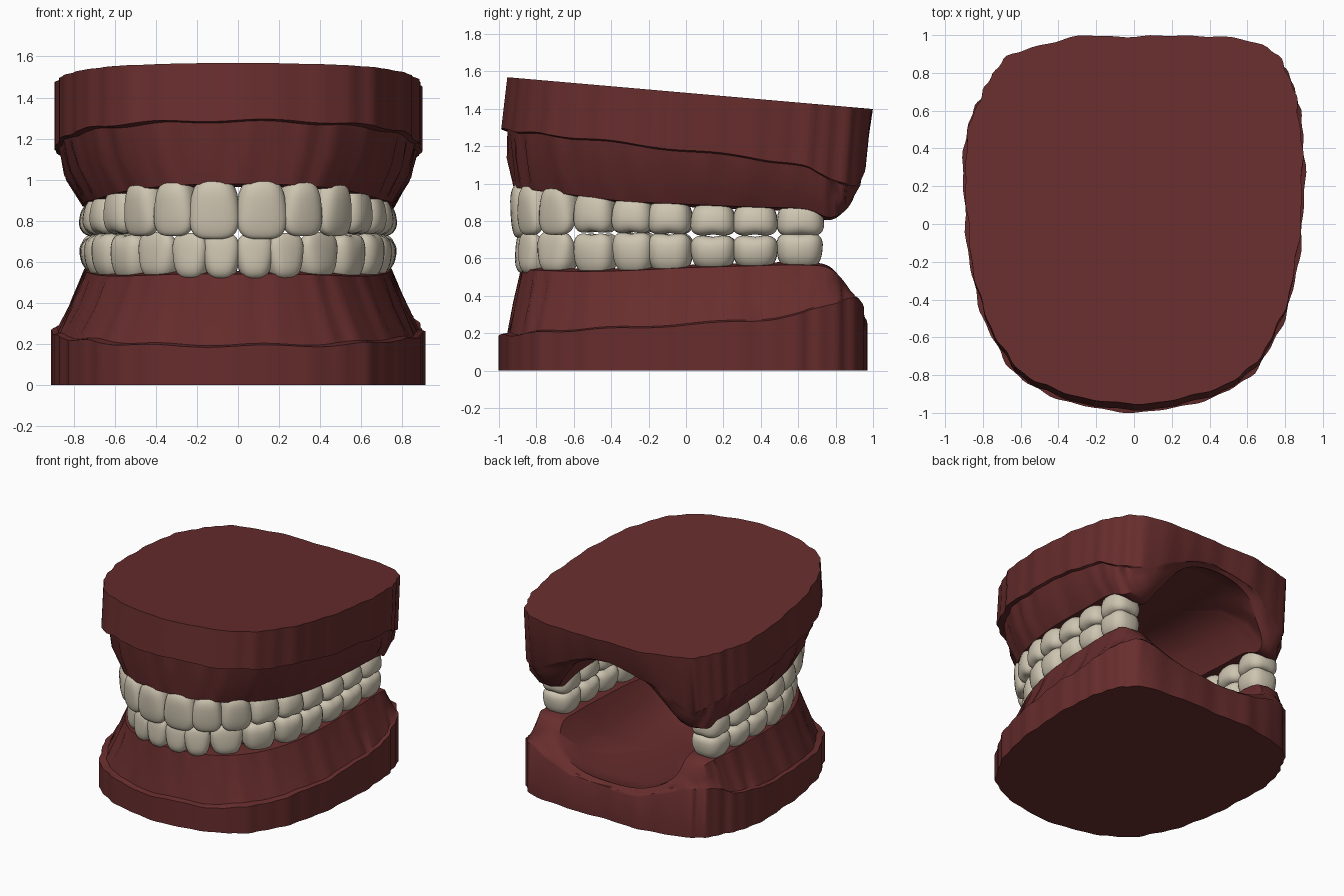
import bpy, bmesh, math
from mathutils import Vector

if "Cube" in bpy.data.objects:
    bpy.data.objects.remove(bpy.data.objects["Cube"])


def material(name, rgb):
    m = bpy.data.materials.new(name)
    m.diffuse_color = (*rgb, 1)
    m.use_nodes = True
    m.node_tree.nodes["Principled BSDF"].inputs["Base Color"].default_value = m.diffuse_color
    return m


GUM = material("gum_red", (0.137, 0.026, 0.026))
ENAMEL = material("tooth_ivory", (0.62, 0.56, 0.44))

# Stations from front centre round the +x side to back centre:
# slab outline x,y / gum crest outer x,y / gum crest inner x,y
PLAN = [
    (0, -.985, 0, -.915, 0, -.73), (.33, -.935, .25, -.88, .20, -.70),
    (.58, -.82, .44, -.77, .32, -.61), (.73, -.62, .59, -.57, .42, -.47),
    (.83, -.35, .69, -.32, .48, -.26), (.88, 0, .745, 0, .51, 0),
    (.89, .35, .755, .35, .52, .35), (.865, .60, .755, .63, .52, .60),
    (.81, .78, .72, .78, .53, .76), (.68, .92, .58, .89, .48, .84),
    (.34, .965, .30, .935, .27, .89), (0, .96, 0, .94, 0, .90)]
UP_EDGE = [1.29, 1.285, 1.27, 1.25, 1.22, 1.18, 1.14, 1.10, 1.03, 0.99, 1.16, 1.23]
UP_CREST = [.98, .975, .96, .935, .905, .89, .875, .865, .82, .91, 1.15, 1.22]
LOW_EDGE = [.19, .19, .20, .215, .225, .245, .265, .30, .36, .38, .27, .24]
LOW_CREST = [.54, .54, .535, .53, .535, .55, .56, .565, .54, .41, .29, .26]
N = 176


def smooth_loop(rows):
    """Catmull-Rom sampling of the half stations, mirrored into a closed loop."""
    mir = [tuple(-v if i in (0, 2, 4) else v for i, v in enumerate(r)) for r in rows[-2:0:-1]]
    pts = rows + mir
    n, out = len(pts), []
    for k in range(N):
        s = k / N * n
        i, f = int(s), s - int(s)
        a, b, c, d = (pts[(i + j) % n] for j in (-1, 0, 1, 2))
        out.append([.5 * (2 * q + (r - p) * f + (2 * p - 5 * q + 4 * r - t) * f * f
                          + (3 * q - p - 3 * r + t) * f ** 3)
                    for p, q, r, t in zip(a, b, c, d)])
    return out


def finish(bm, name, mat, angle):
    bmesh.ops.recalc_face_normals(bm, faces=bm.faces)
    me = bpy.data.meshes.new(name)
    bm.to_mesh(me)
    bm.free()
    ob = bpy.data.objects.new(name, me)
    bpy.context.collection.objects.link(ob)
    me.materials.append(mat)
    bpy.ops.object.select_all(action='DESELECT')
    ob.select_set(True)
    bpy.context.view_layer.objects.active = ob
    bpy.ops.object.shade_smooth_by_angle(angle=math.radians(angle))


def jaw(name, edge, crest, floor, upper):
    loop = smooth_loop([p + (e, c) for p, e, c in zip(PLAN, edge, crest)])
    sign = -1 if upper else 1
    rings = [[] for _ in range(10)]
    mid = Vector((0, .08, 0))
    for k, (ox, oy, cx, cy, ix, iy, ez, cz) in enumerate(loop):
        a = k / N * math.tau
        ph = 0 if upper else 2
        front = max(0, -oy / .985) ** 2
        # hand-trimmed wobble of the slab, the -x back corner cut shorter
        wob = 1 + .005 * math.sin(19 * a + ph) + .005 * math.sin(37 * a + 1 + ph)
        cut = 1 - .055 * min(1, max(0, (-ox - .25) / .4)) * min(1, max(0, (oy - .45) / .3))
        O = Vector((ox * wob * (1 if upper else 1.015) * cut,
                    oy * (1 + (wob - 1) * (1 if abs(oy) < .9 else .6)) * cut, 0))
        if not upper and oy < 0:
            O.y *= 1 + .012 * front
        C, I = Vector((cx, cy, 0)), Vector((ix, iy, 0))
        if upper:
            C.y *= 1 + .008 * front
        elif cy < .7:
            C *= .988 - .022 * front
        if cy > .6:
            C *= .5 + .5 * cut
        G = O.lerp(C, (.16 + .34 * front) if upper else (.18 + .2 * front))
        M = G.lerp(C, .3 if upper else .55)
        # root folds down the outside of the gum
        M = mid + (M - mid) * (1 + .009 * math.sin(27 * a + ph) + .006 * math.sin(43 * a))
        top = O.copy()
        if upper:
            top.y += .033 * min(1, abs(O.y))
            top.z = 1.57 - .087 * (top.y + .97)
        ez2 = ez + .006 * math.sin(13 * a)
        P1, P2, P3 = (mid + (I - mid) * s for s in ((.88, .66, .3) if upper else (.84, .6, .3)))
        spec = [(top, top.z), (O, ez2), (G, ez2 + sign * .008),
                (M, ez + (cz - ez) * .5), (C, cz), (C.lerp(I, .5), cz + sign * .015), (I, cz),
                (P1, cz + (floor - cz) * .5), (P2, cz + (floor - cz) * .88), (P3, floor)]
        for r, (p, z) in zip(rings, spec):
            r.append((p.x, p.y, z))
    bm = bmesh.new()
    vs = [[bm.verts.new(p) for p in r] for r in rings]
    for r, s in zip(vs, vs[1:]):
        for k in range(N):
            j = (k + 1) % N
            bm.faces.new((r[k], r[j], s[j], s[k]))
    bm.faces.new(vs[0])
    centre = bm.verts.new((0, .08, floor))
    for k in range(N):
        bm.faces.new((vs[-1][k], vs[-1][(k + 1) % N], centre))
    finish(bm, name, GUM, 45)


def spow(v, e):
    return math.copysign(abs(v) ** e, v)


def tooth(bm, pos, out, w, d, z_bite, z_gum, molar, side):
    """Rounded block crown: flattened edge for front teeth, cusps for molars."""
    U, V = 24, 16
    along = Vector((-out.y, out.x, 0))
    c = pos - out * (d / 2)
    rows = []
    for j in range(V + 1):
        t = -math.pi / 2 + math.pi * j / V
        rad, h = spow(math.cos(t), .55), .5 + .5 * spow(math.sin(t), .72)
        row = []
        for i in range(U):
            a = math.tau * i / U
            e = .72 if molar else .75
            x, y = rad * spow(math.cos(a), e), rad * spow(math.sin(a), e)
            hh = h
            if molar:
                x *= 1.05 - .17 * h * h
                y *= .88 + .12 * math.sin(math.pi * min(1, h + .12))
                if h < .5:   # fissure and four cusps
                    hh += (.5 - h) * (.3 * (1 - rad) + .14 * rad * (1 - abs(math.sin(2 * a))))
            else:
                x *= 1.03 - .2 * h * h
                thin = .5 + .5 * min(1, h * 1.3)
                y = y * thin + (1 - thin) * .75
            p = c + along * (x * w / 2) + out * (y * d / 2)
            row.append(bm.verts.new((p.x * side, p.y, z_bite + (z_gum - z_bite) * hh)))
            if j in (0, V):
                break
        rows.append(row)
    for r, s in zip(rows, rows[1:]):
        for i in range(U):
            k = (i + 1) % U
            f = [r[i % len(r)], r[k % len(r)], s[k % len(s)], s[i % len(s)]]
            bm.faces.new(list(dict.fromkeys(f)))


def teeth(name, rows):
    bm = bmesh.new()
    pts = [Vector((r[0], r[1], 0)) for r in rows]
    for i, (x, y, w, d, zb, zg) in enumerate(rows):
        prev = pts[i - 1] if i else Vector((-x, y, 0))
        nxt = pts[min(i + 1, len(pts) - 1)]
        tan = (nxt - prev).normalized()
        if i == 0:
            tan = Vector((1, .1, 0)).normalized()
        out = Vector((tan.y, -tan.x, 0))
        for side in (1, -1):
            tooth(bm, pts[i], out, w, d, zb, zg, i > 2, side)
    finish(bm, name, ENAMEL, 60)


# gums with their trimmed slabs
jaw("upper_gum_and_slab", UP_EDGE, UP_CREST, 1.21, True)
jaw("lower_gum_and_base", LOW_EDGE, LOW_CREST, .25, False)

# teeth: outer x, outer y, width, depth, biting z, gum z
teeth("upper_teeth", [
    (.122, -.94, .25, .17, .71, 1.01), (.34, -.88, .215, .17, .725, 1.0),
    (.515, -.73, .225, .18, .725, 1.0), (.635, -.525, .225, .20, .715, .975),
    (.715, -.31, .225, .22, .715, .94), (.755, -.10, .235, .25, .71, .925),
    (.772, .14, .24, .25, .705, .90), (.775, .37, .24, .25, .705, .90),
    (.768, .615, .25, .25, .70, .91)])
teeth("lower_teeth", [
    (.087, -.915, .18, .15, .74, .515), (.257, -.88, .185, .15, .74, .515),
    (.435, -.74, .235, .17, .745, .515), (.59, -.53, .235, .19, .755, .505),
    (.70, -.31, .225, .21, .76, .515), (.747, -.10, .235, .24, .755, .515),
    (.768, .14, .24, .25, .74, .535), (.773, .37, .24, .25, .74, .54),
    (.767, .61, .245, .25, .755, .54)])
